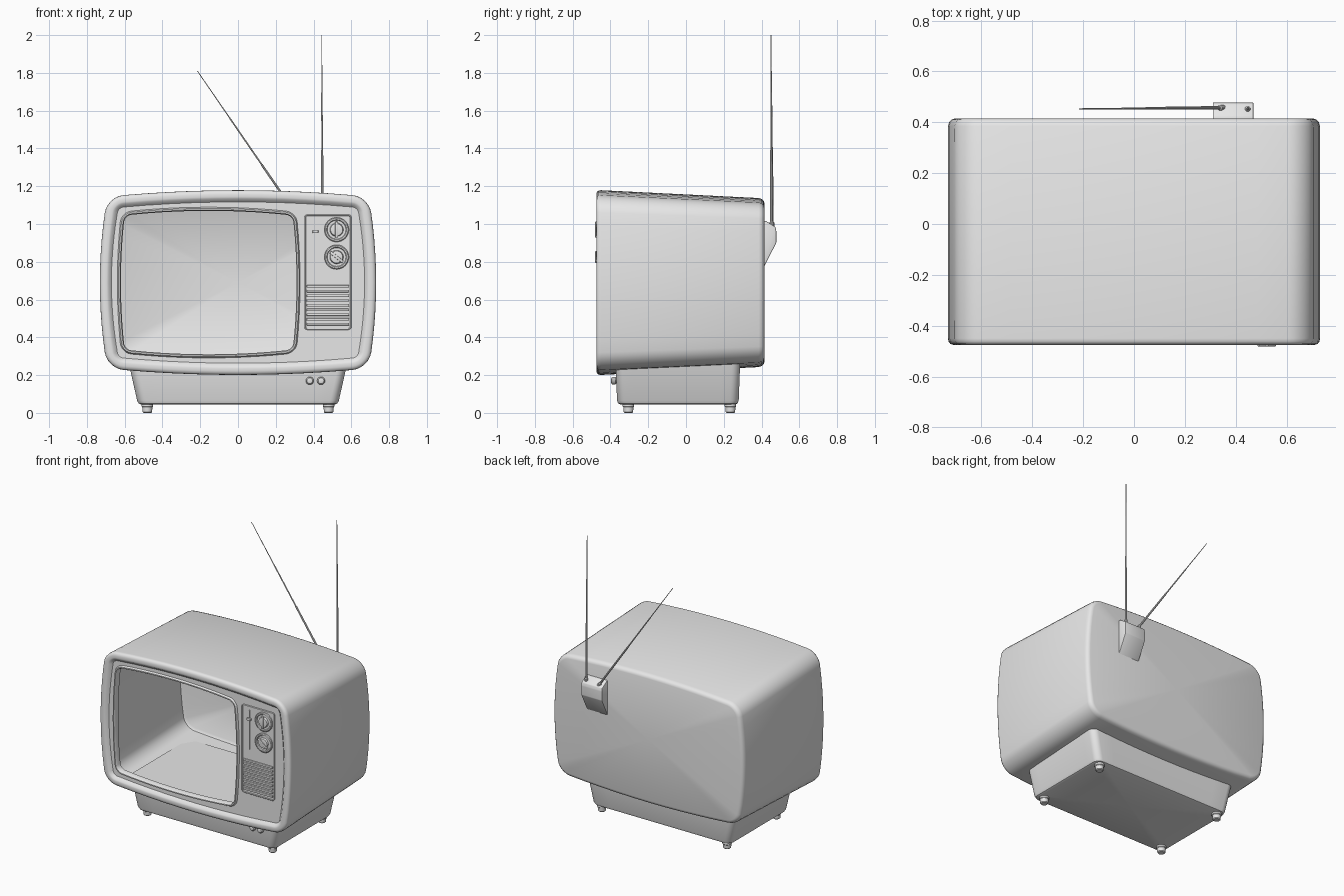
import bpy, bmesh, math
from mathutils import Vector, Matrix

cube = bpy.data.objects.get("Cube")
if cube:
    bpy.data.objects.remove(cube)

grey = bpy.data.materials.new("plain_grey")
grey.use_nodes = True
grey.diffuse_color = (0.8, 0.8, 0.8, 1)
grey.node_tree.nodes["Principled BSDF"].inputs["Base Color"].default_value = (0.8, 0.8, 0.8, 1)

FACE = -0.455   # y of the recessed front panel
MID = 0.69      # height of the cabinet centre


def finish(name, bm, angle=35):
    bmesh.ops.recalc_face_normals(bm, faces=bm.faces)
    mesh = bpy.data.meshes.new(name)
    bm.to_mesh(mesh)
    bm.free()
    mesh.materials.append(grey)
    mesh.shade_smooth()
    mesh.set_sharp_from_angle(angle=math.radians(angle))
    obj = bpy.data.objects.new(name, mesh)
    bpy.context.collection.objects.link(obj)
    return obj


def outline(hx, hy, r, bx=0, by=0, arc=6, side=10):
    """Rounded rectangle whose sides bulge by the fractions bx and by."""
    arcs = []
    for i, (sx, sy) in enumerate([(1, 1), (-1, 1), (-1, -1), (1, -1)]):
        angles = [math.pi / 2 * (i + k / arc) for k in range(arc + 1)]
        arcs.append([Vector((sx * (hx - r) + r * math.cos(a),
                             sy * (hy - r) + r * math.sin(a))) for a in angles])
    pts = []
    for i in range(4):
        a, b = arcs[i][-1], arcs[(i + 1) % 4][0]
        pts += arcs[i] + [a.lerp(b, k / side) for k in range(1, side)]
    return [(p.x * (1 + bx * (1 - (p.y / hy) ** 2)),
             p.y * (1 + by * (1 - (p.x / hx) ** 2))) for p in pts]


def loft(name, rings, angle=35):
    """Skin a list of equal rings and close both ends with a fan."""
    bm = bmesh.new()
    loops = [[bm.verts.new(p) for p in ring] for ring in rings]
    n = len(loops[0])
    for a, b in zip(loops, loops[1:]):
        for i in range(n):
            j = (i + 1) % n
            bm.faces.new((a[i], a[j], b[j], b[i]))
    for loop in (loops[0], loops[-1]):
        centre = bm.verts.new(sum((v.co for v in loop), Vector()) / n)
        for i in range(n):
            bm.faces.new((loop[i], loop[(i + 1) % n], centre))
    return finish(name, bm, angle)


def lathe(name, start, direction, profile, sides=24):
    """Turn (distance, radius) pairs around an axis."""
    turn = Vector(direction).to_track_quat('Z', 'Y')
    rings = [[Vector(start) + turn @ Vector((r * math.cos(t), r * math.sin(t), d))
              for t in (2 * math.pi * k / sides for k in range(sides))]
             for d, r in profile]
    return loft(name, rings)


def box(name, centre, size, bevel=0.0, spin=0.0):
    bm = bmesh.new()
    bmesh.ops.create_cube(bm, size=1)
    bmesh.ops.scale(bm, vec=size, verts=bm.verts)
    if bevel:
        bmesh.ops.bevel(bm, geom=bm.edges[:], offset=bevel, segments=2, profile=0.5, affect='EDGES')
    bmesh.ops.rotate(bm, cent=(0, 0, 0), matrix=Matrix.Rotation(spin, 3, 'Y'), verts=bm.verts)
    bmesh.ops.translate(bm, vec=centre, verts=bm.verts)
    return finish(name, bm)


# Cabinet: hollow shell running from the inner back wall, out of the screen
# opening, over the rim and along the outside to the back
def shell(y, inset):
    shrink = 1 - 0.09 * (y + 0.475) / 0.89
    pts = outline(0.692 - inset, 0.456 - inset, 0.085 - inset, 0.057, 0.075)
    return [(x, y, MID + z * shrink) for x, z in pts]


def opening(y, grow):
    pts = outline(0.445 + grow, 0.355 + grow, 0.035 + grow, 0.045, 0.07)
    return [(x - 0.155, y, MID + z) for x, z in pts]


loft("cabinet", [
    shell(0.402, 0.03), shell(0.39, 0.014), shell(-0.425, 0.014),
    opening(-0.425, 0), opening(-0.46, 0), opening(-0.468, 0.005),
    opening(-0.468, 0.012), opening(FACE, 0.018),
    shell(FACE, 0.058), shell(-0.461, 0.052), shell(-0.473, 0.042), shell(-0.475, 0.034),
    shell(-0.475, 0.02), shell(-0.471, 0.008), shell(-0.462, 0.002), shell(-0.45, 0),
    shell(0.385, 0), shell(0.402, 0.005), shell(0.411, 0.014), shell(0.415, 0.026)], 40)

# Pedestal under the cabinet, rising slightly through its floor
loft("pedestal", [
    [(x, y - 0.043, z) for x, y in outline(hx, hy, 0.045)]
    for z, hx, hy in [(0.045, 0.515, 0.305), (0.05, 0.526, 0.316),
                      (0.065, 0.534, 0.322), (0.27, 0.58, 0.33)]])

# Feet
for sx, side in ((1, "left"), (-1, "right")):
    for y, end in ((-0.305, "front"), (0.235, "back")):
        lathe(f"{end}_{side}_foot", (sx * 0.48, y, 0), (0, 0, 1),
              [(0, 0.02), (0.005, 0.025), (0.03, 0.027), (0.034, 0.031), (0.05, 0.031)])

# Small buttons on the pedestal
for i, x in enumerate((0.38, 0.44)):
    lathe(f"pedestal_button_{i + 1}", (x, -0.36, 0.17), (0, -1, 0),
          [(0, 0.015), (0.01, 0.015), (0.015, 0.021), (0.027, 0.021), (0.035, 0.015), (0.037, 0.007)])

# Control panel: a raised frame around a flat field
PX, PZ = 0.476, 0.745
loft("control_panel", [
    [(PX + x, y, PZ + z) for x, z in outline(0.125 - i, 0.305 - i, 0.016 - i)]
    for y, i in [(FACE + 0.01, 0), (FACE - 0.006, 0), (FACE - 0.008, 0.002),
                 (FACE - 0.008, 0.006), (FACE - 0.003, 0.008)]])

# Tuning knobs
for name, z, spin in (("upper", 0.97, 0.0), ("lower", 0.825, 0.9)):
    lathe(f"{name}_knob", (0.522, FACE, z), (0, -1, 0),
          [(0, 0.065), (0.012, 0.065), (0.016, 0.06), (0.016, 0.053),
           (0.01, 0.049), (0.01, 0.036), (0.02, 0.032), (0.021, 0.028)], 32)
    box(f"{name}_knob_grip", (0.522, FACE - 0.02, z), (0.015, 0.012, 0.085), 0.003, -spin)

# Volume slider
box("slider_track", (0.41, FACE - 0.004, 0.885), (0.007, 0.006, 0.27))
box("slider_handle", (0.41, FACE - 0.01, 0.96), (0.03, 0.016, 0.016), 0.003)

# Speaker grille
for i in range(9):
    box(f"grille_slat_{i + 1}", (PX, FACE - 0.006, 0.47 + i * 0.025), (0.225, 0.014, 0.013), 0.003)

# Aerial bracket on the back: extruded side profile
bm = bmesh.new()
profile = [(0.40, 1.02), (0.425, 1.015), (0.473, 0.985), (0.478, 0.965), (0.478, 0.90), (0.41, 0.768), (0.40, 0.768)]
face = bm.faces.new([bm.verts.new((0.31, y, z)) for y, z in profile])
new = bmesh.ops.extrude_face_region(bm, geom=[face])["geom"]
bmesh.ops.translate(bm, vec=(0.16, 0, 0), verts=[v for v in new if isinstance(v, bmesh.types.BMVert)])
bmesh.ops.bevel(bm, geom=bm.edges[:], offset=0.004, segments=2, profile=0.5, affect='EDGES')
finish("aerial_bracket", bm)

# Two telescopic aerials
for name, foot, tip in (("upright", (0.447, 0.453, 0.985), (0.443, 0.45, 2.0)),
                        ("slanted", (0.352, 0.457, 0.985), (-0.215, 0.453, 1.81))):
    line = Vector(tip) - Vector(foot)
    n = line.length
    lathe(f"{name}_aerial", foot, line,
          [(0, 0.011), (0.025, 0.011), (0.03, 0.007), (n * 0.4, 0.006), (n * 0.4, 0.0045),
           (n * 0.7, 0.004), (n * 0.7, 0.003), (n, 0.002)], 10)
